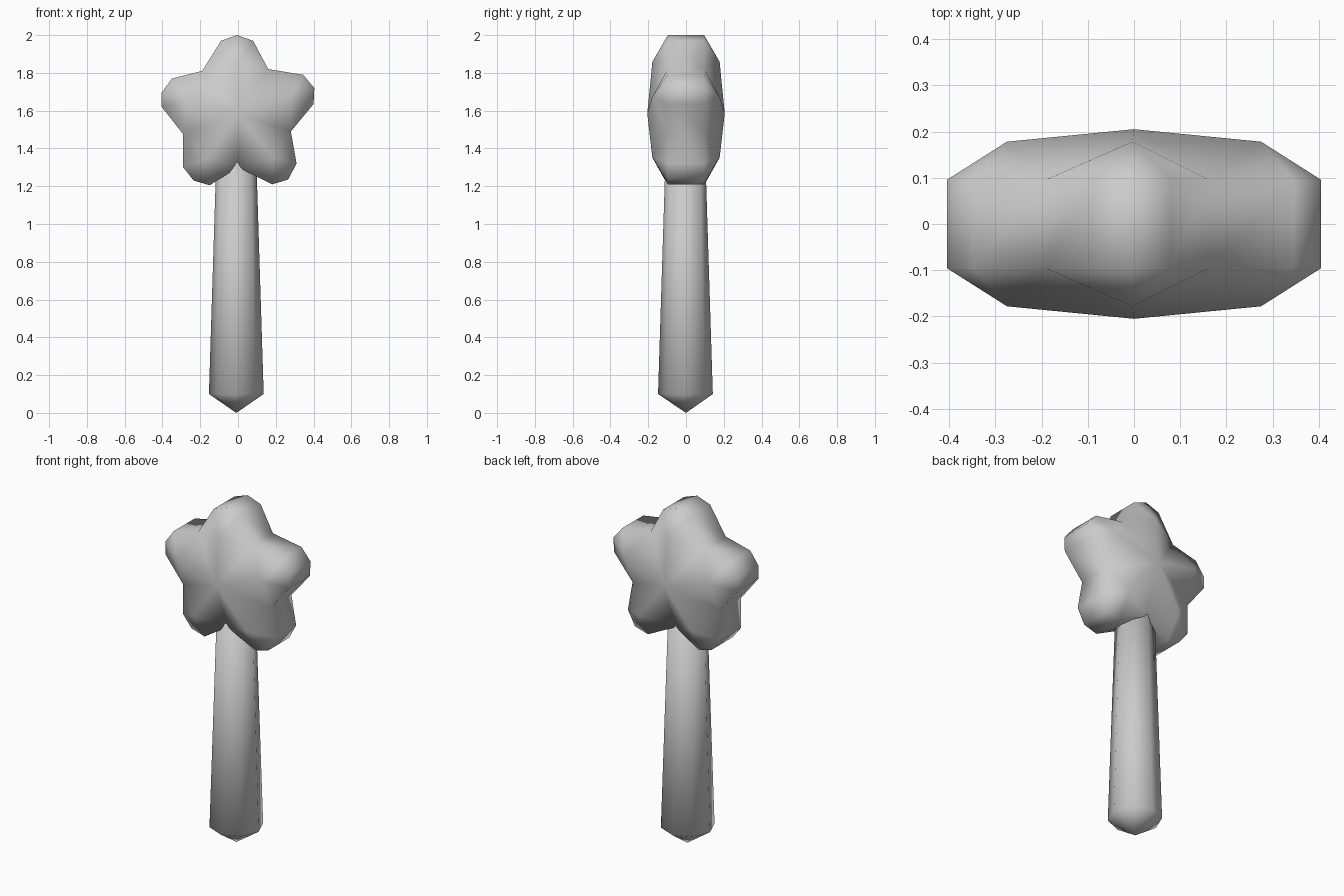
import bpy, bmesh, math

cube = bpy.data.objects.get("Cube")
if cube:
    bpy.data.objects.remove(cube)

grey = bpy.data.materials.new("light grey")
grey.use_nodes = True
GREY = (0.6, 0.6, 0.6, 1)
grey.diffuse_color = GREY
grey.node_tree.nodes["Principled BSDF"].inputs["Base Color"].default_value = GREY


def finish(bm, name):
    bmesh.ops.recalc_face_normals(bm, faces=bm.faces[:])
    mesh = bpy.data.meshes.new(name)
    bm.to_mesh(mesh)
    bm.free()
    mesh.materials.append(grey)
    mesh.shade_smooth()
    obj = bpy.data.objects.new(name, mesh)
    bpy.context.collection.objects.link(obj)
    return obj


# Puffy star: per arm a shoulder, tip, shoulder and the valley after it
ARMS = [
    [(-.09, 1.97), (-.005, 2), (.08, 1.97), (.16, 1.82)],
    [(.345, 1.79), (.404, 1.72), (.4, 1.635), (.28, 1.49)],
    [(.31, 1.32), (.265, 1.235), (.18, 1.21), (0, 1.3)],
    [(-.15, 1.205), (-.235, 1.23), (-.29, 1.3), (-.29, 1.475)],
    [(-.404, 1.62), (-.404, 1.695), (-.35, 1.77), (-.19, 1.81)],
]
CENTRE_Z = 1.585
RIM, RIDGE, MIDDLE = 0.096, 0.178, 0.205   # half thicknesses
bm = bmesh.new()
rims = []
for side in (-1, 1):
    centre = bm.verts.new((0, side * MIDDLE, CENTRE_Z))
    rim = [[bm.verts.new((x, side * RIM, z)) for x, z in arm] for arm in ARMS]
    ridges = []
    for arm in ARMS:
        x, z = arm[1]
        ridges.append(bm.verts.new((x * .68, side * RIDGE, CENTRE_Z + (z - CENTRE_Z) * .66)))
    for i in range(len(ARMS)):
        start, tip, end, valley = rim[i]
        before = rim[i - 1][3]
        ridge = ridges[i]
        for a, b in ((before, start), (start, tip), (tip, end), (end, valley)):
            bm.faces.new((ridge, a, b))
        bm.faces.new((centre, before, ridge))
        bm.faces.new((centre, ridge, valley))
    rims.append([v for arm in rim for v in arm])
front, back = rims
for i in range(len(front)):
    bm.faces.new((front[i - 1], front[i], back[i], back[i - 1]))
finish(bm, "star_head")

# Tapered eight-sided handle with a pointed butt
SIDES = 8
bm = bmesh.new()
rings = []
for radius, z in ((.145, .1), (.104, 1.4)):
    ring = []
    for k in range(SIDES):
        a = math.tau * k / SIDES
        ring.append(bm.verts.new((radius * math.cos(a) - .009, radius * math.sin(a) - .003, z)))
    rings.append(ring)
point = bm.verts.new((-.009, 0, 0))
low, high = rings
for k in range(SIDES):
    bm.faces.new((low[k - 1], low[k], high[k], high[k - 1]))
    bm.faces.new((point, low[k], low[k - 1]))
bm.faces.new(high)
finish(bm, "handle")
